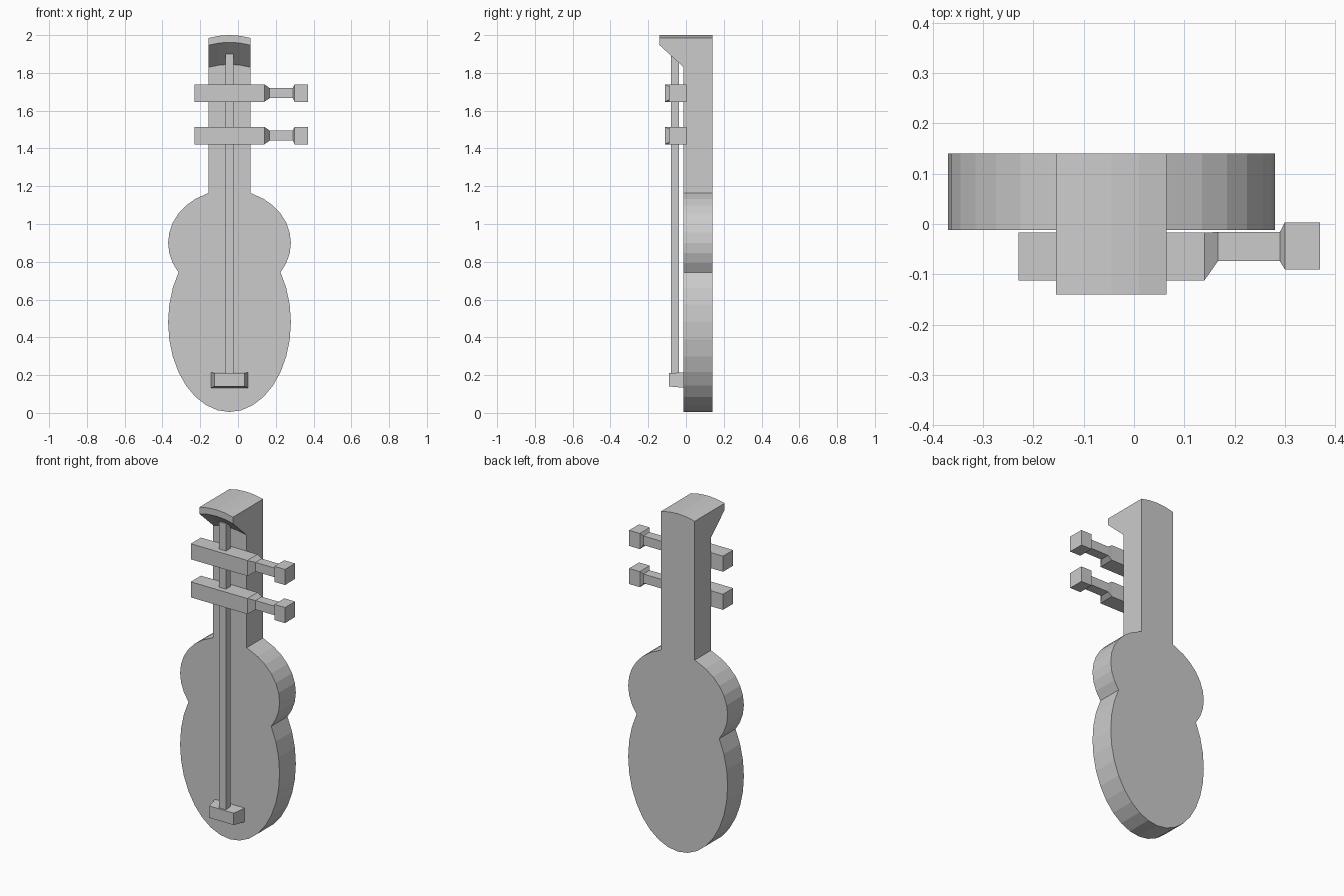
import bpy
import bmesh
from math import sin, cos, radians

cube = bpy.data.objects.get("Cube")
if cube:
    bpy.data.objects.remove(cube, do_unlink=True)

grey = bpy.data.materials.new("plain grey")
grey.use_nodes = True
colour = (0.6, 0.6, 0.6, 1)
grey.diffuse_color = colour
grey.node_tree.nodes["Principled BSDF"].inputs["Base Color"].default_value = colour

CX = -0.045            # centre line of the instrument
FRONT, BACK = -0.012, 0.14


def finish(name, bm):
    bmesh.ops.recalc_face_normals(bm, faces=bm.faces)
    mesh = bpy.data.meshes.new(name)
    bm.to_mesh(mesh)
    bm.free()
    mesh.materials.append(grey)
    obj = bpy.data.objects.new(name, mesh)
    bpy.context.collection.objects.link(obj)
    return obj


def loft(name, rings):
    """Closed solid through a row of matching rings of points."""
    bm = bmesh.new()
    loops = [[bm.verts.new(p) for p in ring] for ring in rings]
    for a, b in zip(loops, loops[1:]):
        for i in range(len(a)):
            j = (i + 1) % len(a)
            bm.faces.new((a[i], a[j], b[j], b[i]))
    bm.faces.new(loops[0])
    bm.faces.new(loops[-1])
    return finish(name, bm)


# Body, neck and head: one slab with an overhanging, arched head
step = 11.25
half = []
for k in range(12):                                  # lower bout, up to the waist
    a = radians(k * step)
    half.append((0.325 * sin(a), 0.48 - 0.475 * cos(a)))
for k in range(-2, 7):                               # upper bout
    a = radians(k * step)
    half.append((0.325 * cos(a), 0.9 + 0.28 * sin(a)))
half.append((0.11, 1.165))                           # foot of the neck
outline = half + [(-x, z) for x, z in reversed(half[1:])]

bm = bmesh.new()
front = [bm.verts.new((CX + x, FRONT, z)) for x, z in outline]
back = [bm.verts.new((CX + x, BACK, z)) for x, z in outline]
foot = len(half) - 1

# Head columns from right to left: front foot, lip bottom, lip top, back top
head_profile = [(FRONT, 1.845), (-0.14, 1.962), (-0.14, 2.0), (BACK, 2.0)]
columns = []
for i in range(5):
    t = 1 - i / 2
    columns.append([bm.verts.new((CX + 0.11 * t, y, z - 0.015 * t * t))
                    for y, z in head_profile])
for a, b in zip(columns, columns[1:]):
    for i in range(3):
        bm.faces.new((a[i], a[i + 1], b[i + 1], b[i]))

n = len(outline)
for i in range(n):
    if i != foot:
        j = (i + 1) % n
        bm.faces.new((front[i], front[j], back[j], back[i]))
for i, column in ((foot, columns[0]), (foot + 1, columns[-1])):
    bm.faces.new([front[i]] + column + [back[i]])    # neck sides
for loop, k in ((front, 0), (back, 3)):
    bm.faces.new(loop[:foot + 1] + [c[k] for c in columns] + loop[foot + 1:])
finish("body_and_neck", bm)


def rect_z(z, hx, y0, y1):
    return [(CX - hx, y0, z), (CX + hx, y0, z), (CX + hx, y1, z), (CX - hx, y1, z)]


def rect_y(y, hx, z0, z1):
    return [(CX - hx, y, z0), (CX + hx, y, z0), (CX + hx, y, z1), (CX - hx, y, z1)]


# String and bridge
loft("string", [rect_z(z, 0.022, -0.08, -0.037) for z in (0.18, 1.9)])
loft("bridge", [rect_y(FRONT, 0.097, 0.133, 0.215), rect_y(-0.09, 0.08, 0.14, 0.21)])

# Tuning pegs: block, thin shaft and knob (x, front y, back y, half height)
peg = [(-0.23, -0.112, -0.017, 0.046), (0.14, -0.112, -0.017, 0.046),
       (0.167, -0.074, -0.016, 0.027), (0.29, -0.074, -0.016, 0.027),
       (0.3, -0.09, 0.003, 0.046), (0.37, -0.09, 0.003, 0.046)]
for name, z in (("upper_peg", 1.693), ("lower_peg", 1.468)):
    loft(name, [[(x, y0, z - h), (x, y1, z - h), (x, y1, z + h), (x, y0, z + h)]
                for x, y0, y1, h in peg])
